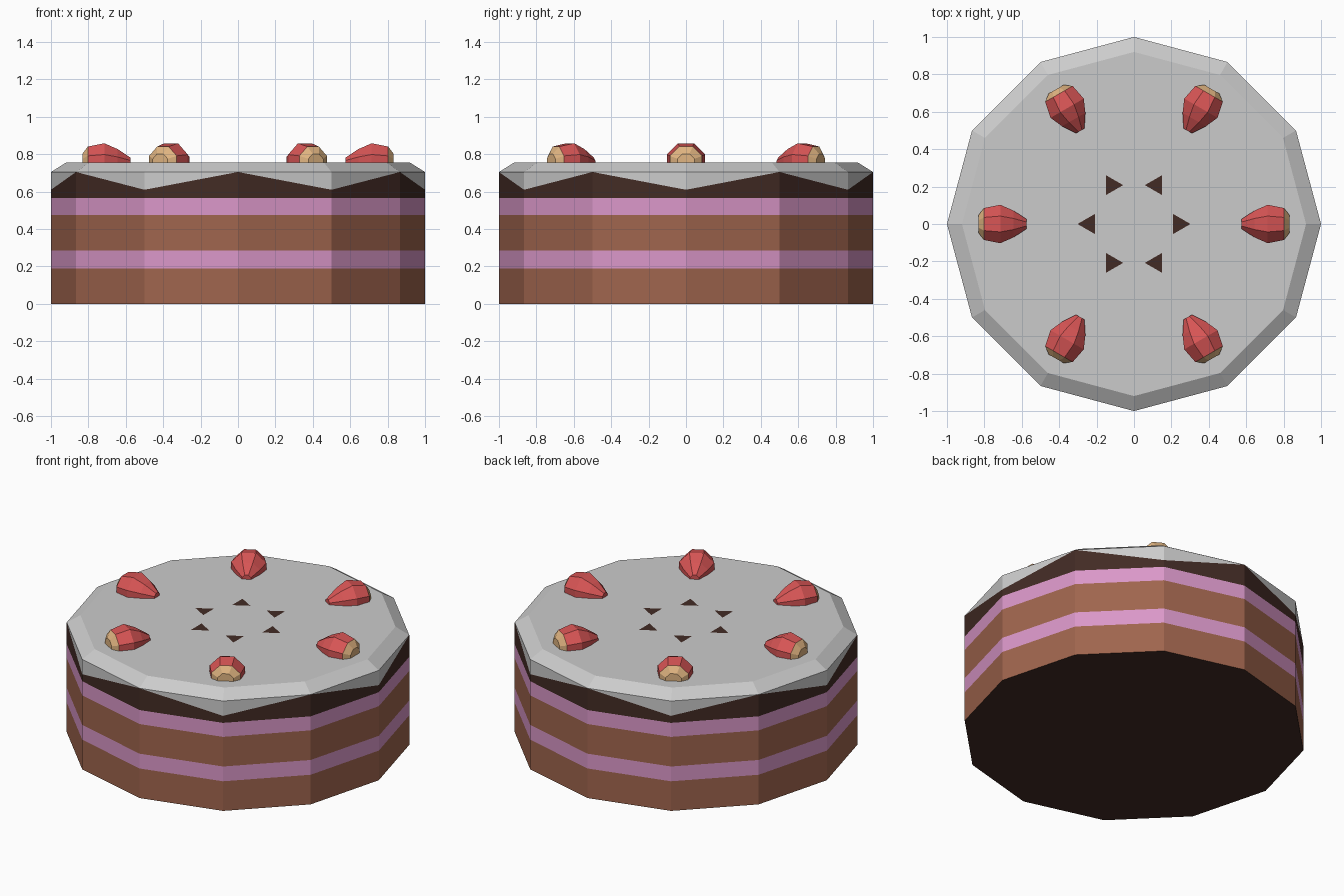
import bpy, bmesh
from math import pi, cos, sin, radians
from mathutils import Matrix

if "Cube" in bpy.data.objects:
    bpy.data.objects.remove(bpy.data.objects["Cube"])

SIDES = 12
TOP = 0.755


def material(name, rgb):
    m = bpy.data.materials.new(name)
    m.diffuse_color = (*rgb, 1)
    m.use_nodes = True
    m.node_tree.nodes["Principled BSDF"].inputs["Base Color"].default_value = m.diffuse_color
    return m


SPONGE = material("sponge", (0.35, 0.13, 0.075))
CREAM = material("cream", (0.70, 0.31, 0.58))
CHOC = material("chocolate", (0.055, 0.024, 0.018))
RED = material("berry_red", (0.68, 0.09, 0.09))
TAN = material("berry_tan", (0.75, 0.46, 0.22))


def finish(name, bm, *mats):
    bmesh.ops.remove_doubles(bm, verts=bm.verts, dist=1e-4)
    bmesh.ops.recalc_face_normals(bm, faces=bm.faces)
    me = bpy.data.meshes.new(name)
    bm.to_mesh(me)
    bm.free()
    for m in mats:
        me.materials.append(m)
    ob = bpy.data.objects.new(name, me)
    bpy.context.collection.objects.link(ob)
    return ob


def ring(bm, r, z, n=SIDES, phase=0.0):
    """Ring of n points; z is a number or a (even, odd) pair for a zigzag."""
    zs = z if isinstance(z, tuple) else (z, z)
    return [bm.verts.new((r * cos(2 * pi * i / n + phase),
                          r * sin(2 * pi * i / n + phase), zs[i % 2]))
            for i in range(n)]


def bridge(bm, a, b):
    n = len(a)
    return [bm.faces.new((a[i], a[(i + 1) % n], b[(i + 1) % n], b[i]))
            for i in range(n)]


def layer(name, rows, mat=None, cap_bottom=False, cap_top=False):
    bm = bmesh.new()
    rings = [ring(bm, r, z) for r, z in rows]
    for a, b in zip(rings, rings[1:]):
        bridge(bm, a, b)
    if cap_bottom:
        bm.faces.new(rings[0][::-1])
    if cap_top:
        bm.faces.new(rings[-1])
    return finish(name, bm, *([mat] if mat else []))


# Cake layers, bottom to top
ZIGZAG = (0.61, 0.705)
bm = bmesh.new()
bm.faces.new(ring(bm, 1, 0)[::-1])
base = finish("cake_base", bm, CHOC)
base.data.flip_normals() if base.data.polygons[0].normal.z > 0 else None
layer("lower_sponge", [(1, 0), (1, 0.19)], SPONGE)
layer("lower_cream", [(1, 0.19), (1, 0.285)], CREAM)
layer("upper_sponge", [(1, 0.285), (1, 0.475)], SPONGE)
layer("upper_cream", [(1, 0.475), (1, 0.565)], CREAM)
layer("chocolate_band", [(1, 0.565), (1, ZIGZAG)], CHOC)

# Icing with pointed drips and a bevelled rim
layer("icing", [(1, ZIGZAG), (1, 0.705), (0.92, TOP)], cap_top=True)

# Chocolate chips: flat triangles pointing outwards
bm = bmesh.new()
for k in range(6):
    tri = ring(bm, 0.062, TOP + 0.002, 3)
    bm.faces.new(tri)
    bmesh.ops.transform(bm, verts=tri, matrix=Matrix.Rotation(
        radians(60 * k), 4, 'Z') @ Matrix.Translation((0.24, 0, 0)))
chips = finish("chocolate_chips", bm, CHOC)
if chips.data.polygons[0].normal.z < 0:
    chips.data.flip_normals()

# Strawberries: eight-sided, lying with the tip towards the centre
PROFILE = [(0.575, 0.028), (0.645, 0.078), (0.715, 0.111),
           (0.803, 0.092), (0.832, 0.05)]
for k in range(6):
    bm = bmesh.new()
    rings = [ring(bm, r, x, 8, pi / 8) for x, r in PROFILE]
    for a, b in zip(rings, rings[1:]):
        bands = bridge(bm, a, b)
    cap = bm.faces.new(rings[-1])
    bm.faces.new(rings[0][::-1])
    for f in bands + [cap]:
        f.material_index = 1
    bmesh.ops.transform(bm, verts=bm.verts, matrix=(
        Matrix.Rotation(radians(60 * k), 4, 'Z')
        @ Matrix.Translation((0, 0, TOP + 0.001))
        @ Matrix.Rotation(pi / 2, 4, 'Y')))
    finish(f"strawberry_{k + 1}", bm, RED, TAN)
